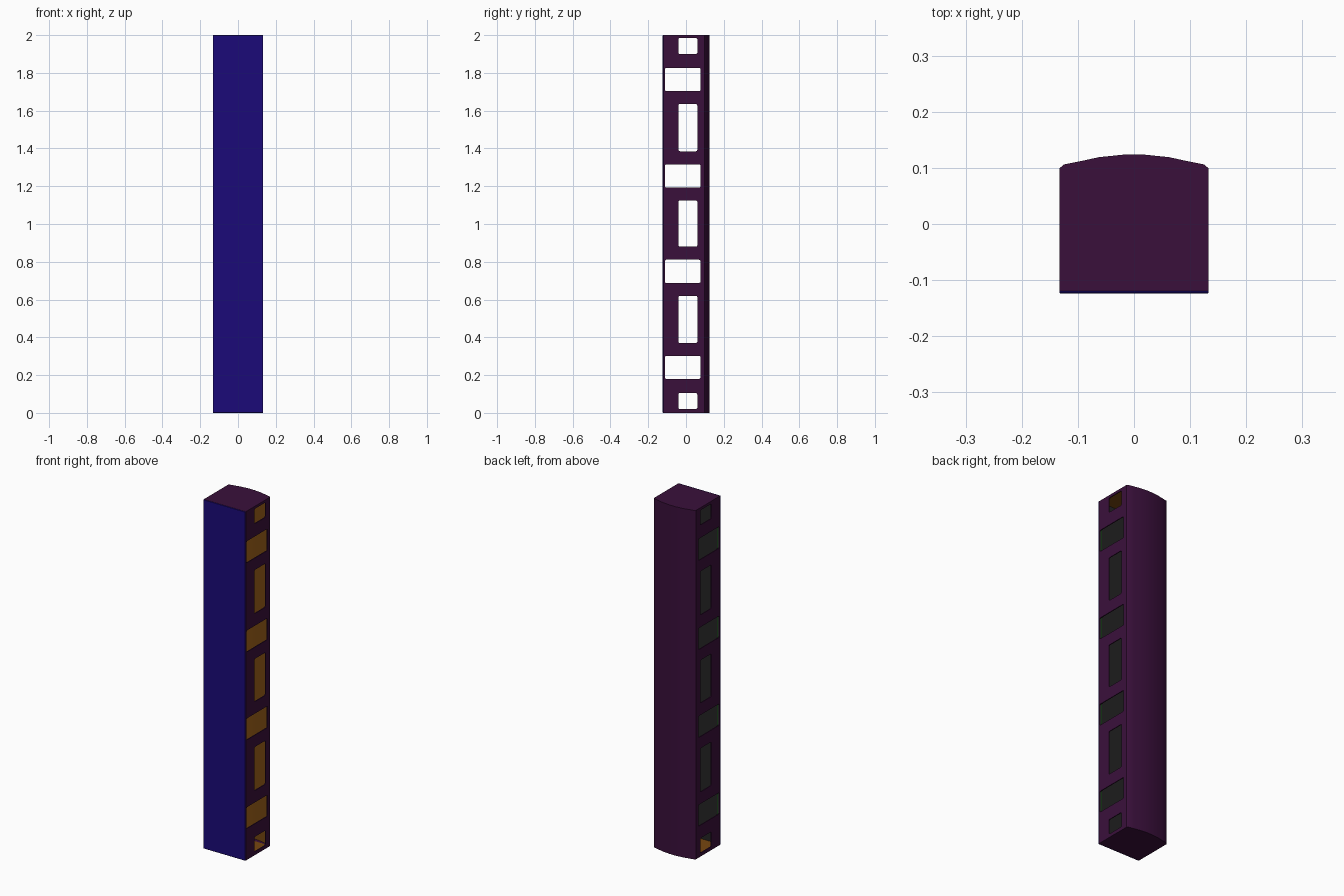
import bpy, bmesh, math
from mathutils import Vector

if "Cube" in bpy.data.objects:
    bpy.data.objects.remove(bpy.data.objects["Cube"])


def material(name, rgb):
    m = bpy.data.materials.new(name)
    m.diffuse_color = (*rgb, 1)
    m.use_nodes = True
    m.node_tree.nodes["Principled BSDF"].inputs["Base Color"].default_value = m.diffuse_color
    return m


PURPLE = material("purple", (0.042, 0.005, 0.044))
BLUE = material("blue", (0.011, 0.003, 0.19))
ORANGE = material("orange", (0.18, 0.062, 0.005))
GREY = material("dark_grey", (0.018, 0.018, 0.018))
GREEN = material("green", (0.01, 0.05, 0.01))


def add_prism(bm, pts, offset):
    """Extrude a closed outline of 3D points along offset."""
    face = bm.faces.new([bm.verts.new(p) for p in pts])
    res = bmesh.ops.extrude_face_region(bm, geom=[face])
    verts = [g for g in res["geom"] if isinstance(g, bmesh.types.BMVert)]
    bmesh.ops.translate(bm, verts=verts, vec=Vector(offset))


def finish(bm, name, mat=None):
    bmesh.ops.recalc_face_normals(bm, faces=bm.faces)
    me = bpy.data.meshes.new(name)
    bm.to_mesh(me)
    bm.free()
    ob = bpy.data.objects.new(name, me)
    bpy.context.collection.objects.link(ob)
    if mat:
        me.materials.append(mat)
    return ob


def upright(name, outline, z0, z1, mat=None):
    bm = bmesh.new()
    add_prism(bm, [(x, y, z0) for x, y in outline], (0, 0, z1 - z0))
    return finish(bm, name, mat)


def box_outline(x0, x1, y0, y1):
    return [(x0, y0), (x1, y0), (x1, y1), (x0, y1)]


def apply(ob, mod):
    bpy.context.view_layer.objects.active = ob
    bpy.ops.object.modifier_apply(modifier=mod.name)


def cut(ob, cutter):
    mod = ob.modifiers.new("cut", 'BOOLEAN')
    mod.operation, mod.solver, mod.object = 'DIFFERENCE', 'EXACT', cutter
    apply(ob, mod)
    bpy.data.objects.remove(cutter)


# Gently bowed back, listed from right to left
half = [(0.133, 0.099), (0.125, 0.106), (0.095, 0.112), (0.063, 0.119), (0.02, 0.1235)]
back = half + [(-x, y) for x, y in reversed(half)]
T = 0.005                       # wall thickness
S = (0.133 - T) / 0.133
inner_back = [(x * S, y - T) for x, y in back]

# Hollow body shell
body = upright("body_shell", [(-0.133, -0.119), (0.133, -0.119)] + back, 0, 2, PURPLE)
cavity = upright("cavity_cutter", [(-0.133 + T, -0.116), (0.133 - T, -0.116)] + inner_back,
                 T, 2 - T)
cut(body, cavity)

# Rounded side windows cut straight through both sides
tall = [(0.02, 0.105), (0.37, 0.62), (0.88, 1.125), (1.385, 1.635), (1.9, 1.985)]
wide = [(0.18, 0.302), (0.688, 0.811), (1.192, 1.315), (1.703, 1.827)]
windows = [(-0.04, 0.06, *z) for z in tall] + [(-0.112, 0.077, *z) for z in wide]
bm = bmesh.new()
R = 0.008
for y0, y1, z0, z1 in windows:
    pts = []
    for i, (cy, cz) in enumerate([(y1 - R, z1 - R), (y0 + R, z1 - R),
                                  (y0 + R, z0 + R), (y1 - R, z0 + R)]):
        for k in range(4):
            a = math.radians(90 * i + 30 * k)
            pts.append((-0.3, cy + R * math.cos(a), cz + R * math.sin(a)))
    add_prism(bm, pts, (0.6, 0, 0))
cut(body, finish(bm, "window_cutter"))

# Front face panel with a fine bevel
front = upright("front_panel", box_outline(-0.133, 0.133, -0.1235, -0.119), 0, 2, BLUE)
bev = front.modifiers.new("bevel", 'BEVEL')
bev.width, bev.segments = 0.0015, 1
apply(front, bev)

# Interior linings
lx = 0.133 - T
upright("back_lining", inner_back + [(x, y - 0.001) for x, y in reversed(inner_back)],
        T, 2 - T, ORANGE)
for name, z in (("floor_lining", T), ("ceiling_lining", 2 - T - 0.001)):
    upright(name, box_outline(-lx, lx, -0.113, 0.093), z, z + 0.001, ORANGE)
upright("front_lining", box_outline(-0.118, 0.118, -0.116, -0.113), T, 2 - T, GREY)
for side in (-1, 1):
    x0, x1 = sorted((side * 0.118, side * lx))
    upright("front_edge_strip", box_outline(x0, x1, -0.116, -0.113), T, 2 - T, GREEN)

# Smooth shading with sharp corners kept
for ob in bpy.context.scene.objects:
    ob.select_set(True)
bpy.context.view_layer.objects.active = body
bpy.ops.object.shade_smooth_by_angle(angle=math.radians(30))
